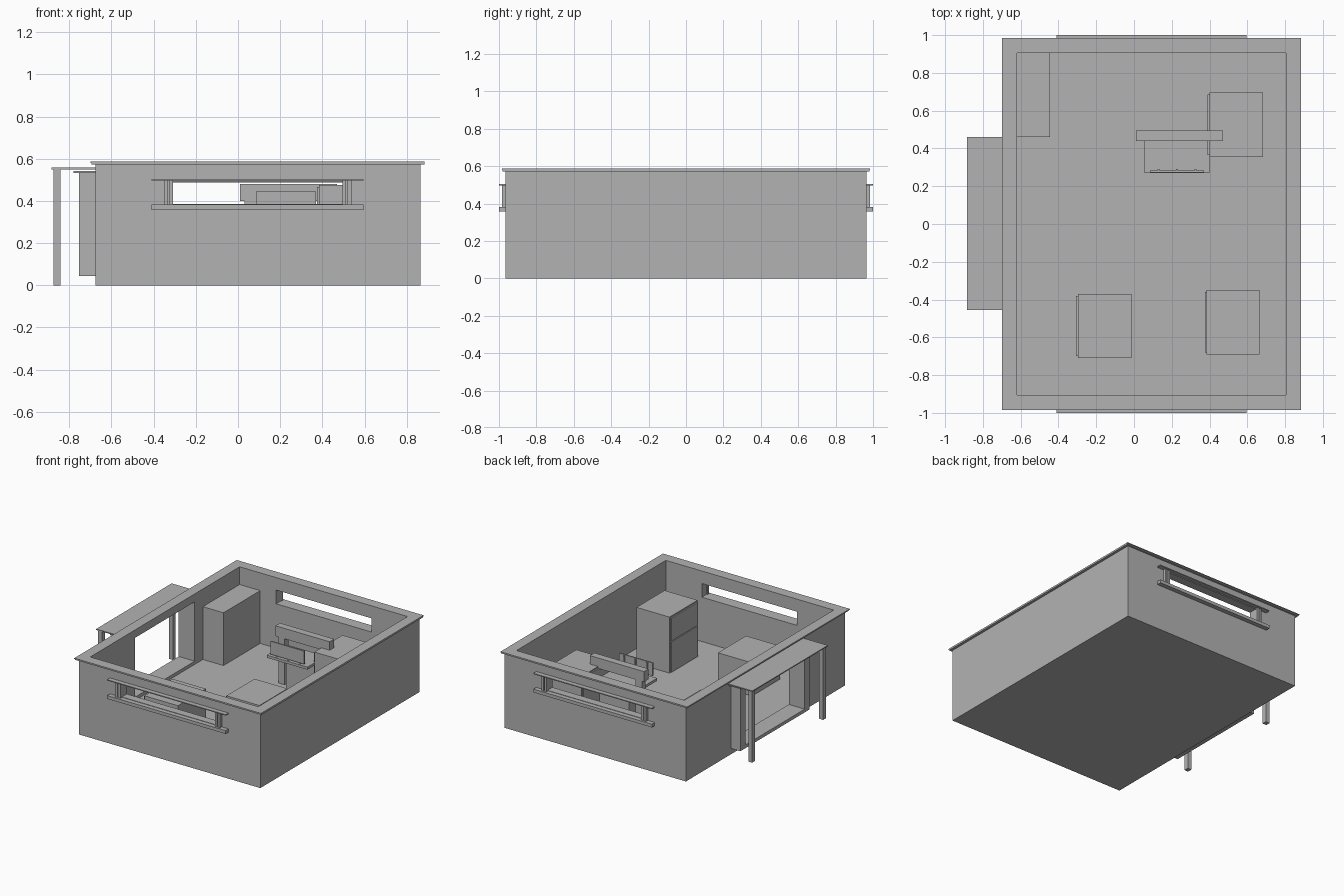
import bpy
import bmesh

cube = bpy.data.objects.get("Cube")
if cube:
    bpy.data.objects.remove(cube, do_unlink=True)

# One plain grey for the whole building
grey = bpy.data.materials.new("plain grey")
grey.use_nodes = True
colour = (0.45, 0.45, 0.45, 1)
grey.diffuse_color = colour
grey.node_tree.nodes["Principled BSDF"].inputs["Base Color"].default_value = colour


def finish(name, bm):
    bmesh.ops.recalc_face_normals(bm, faces=bm.faces[:])
    mesh = bpy.data.meshes.new(name)
    bm.to_mesh(mesh)
    bm.free()
    mesh.materials.append(grey)
    obj = bpy.data.objects.new(name, mesh)
    bpy.context.scene.collection.objects.link(obj)
    return obj


def box(name, x, y, z):
    """Box from (low, high) ranges."""
    bm = bmesh.new()
    bmesh.ops.create_cube(bm, size=1)
    for v in bm.verts:
        v.co = [lo + (c + 0.5) * (hi - lo) for c, (lo, hi) in zip(v.co, (x, y, z))]
    return finish(name, bm)


def ring(name, axis, depth, outer, inner):
    """Rectangular panel with a rectangular hole, extruded along an axis."""
    bm = bmesh.new()

    def loop(rect, d):
        (a0, a1), (b0, b1) = rect
        verts = []
        for a, b in ((a0, b0), (a1, b0), (a1, b1), (a0, b1)):
            co = [a, b]
            co.insert(axis, d)
            verts.append(bm.verts.new(co))
        return verts

    lo, hi = depth
    loops = [loop(outer, lo), loop(outer, hi), loop(inner, hi), loop(inner, lo)]
    for k in range(4):
        p, q = loops[k], loops[(k + 1) % 4]
        for i in range(4):
            j = (i + 1) % 4
            bm.faces.new((p[i], p[j], q[j], q[i]))
    return finish(name, bm)


def span(a, b, side):
    return tuple(sorted((a * side, b * side)))


# Shell of the room
X, Y = (-0.675, 0.865), (-0.965, 0.965)
IN_X, IN_Y = (-0.62, 0.805), (-0.905, 0.905)
FLOOR, TOP = 0.045, 0.572
box("floor", IN_X, IN_Y, (0, FLOOR))
box("left_wall", (IN_X[1], X[1]), IN_Y, (0, TOP))
ring("right_wall", 0, (X[0], IN_X[0]), (IN_Y, (0, TOP)), ((-0.36, 0.36), (0.07, 0.525)))
ring("lower_trim", 2, (TOP, 0.58), ((-0.695, 0.885), (-0.98, 0.98)), (IN_X, IN_Y))
ring("upper_trim", 2, (0.58, 0.586), ((-0.7, 0.885), (-0.985, 0.985)), (IN_X, IN_Y))

# Front and back walls with their window surrounds
WIDE = (-0.41, 0.595)
for side, label in ((-1, "front"), (1, "back")):
    ring(label + "_wall", 1, span(0.905, 0.965, side), (X, (0, TOP)), ((-0.31, 0.5), (0.385, 0.49)))
    out = span(0.965, 1.0, side)
    box(label + "_window_sill", WIDE, out, (0.357, 0.382))
    box(label + "_window_hood", WIDE, out, (0.497, 0.504))
    for i, x in enumerate((-0.352, -0.327, 0.495, 0.52)):
        box(f"{label}_window_post_{i}", (x, x + 0.018), span(0.965, 0.985, side), (0.382, 0.497))
    box(label + "_window_rail", (-0.31, 0.5), span(0.967, 0.977, side), (0.487, 0.493))

# Doorway and porch on the right side
ring("door_frame", 0, (-0.755, X[0]), ((-0.42, 0.42), (FLOOR, 0.533)), ((-0.36, 0.36), (0.07, 0.525)))
box("door_cap", (-0.78, X[0]), (-0.44, 0.44), (0.533, 0.543))
box("porch_roof", (-0.885, X[0]), (-0.455, 0.46), (0.55, 0.558))
for side in (-1, 1):
    box("porch_post", (-0.875, -0.842), span(0.412, 0.448, side), (0, 0.55))

# Tall wardrobe in the corner
box("wardrobe", (-0.62, -0.445), (0.46, 0.905), (FLOOR, 0.45))


# Cupboards with thin doors facing right
def cupboard(name, x, y, top, splits):
    box(name, x, y, (FLOOR, top))
    levels = [FLOOR + 0.005, *splits, top - 0.003]
    for lo, hi in zip(levels, levels[1:]):
        box(name + "_door", (x[0] - 0.01, x[0]), (y[0] + 0.01, y[1] - 0.01), (lo, hi - 0.006))


cupboard("tall_cupboard", (0.385, 0.665), (-0.69, -0.35), 0.475, [0.29])
cupboard("low_cupboard", (-0.297, -0.012), (-0.71, -0.37), 0.3, [])
cupboard("corner_cupboard", (0.4, 0.682), (0.355, 0.695), 0.415, [])

# Bench with a slatted back, against a raised counter bar
box("counter_bar", (0.01, 0.47), (0.44, 0.495), (0.4, 0.48))
box("counter_leg", (0.03, 0.085), (0.445, 0.49), (FLOOR, 0.4))
box("bench_base", (0.14, 0.395), (0.38, 0.49), (FLOOR, 0.312))
box("bench_seat", (0.055, 0.4), (0.27, 0.49), (0.312, 0.332))
box("bench_back", (0.085, 0.37), (0.273, 0.283), (0.345, 0.445))
for x in (0.13, 0.228, 0.325):
    box("bench_slat", (x - 0.006, x + 0.006), (0.283, 0.292), (0.332, 0.44))
